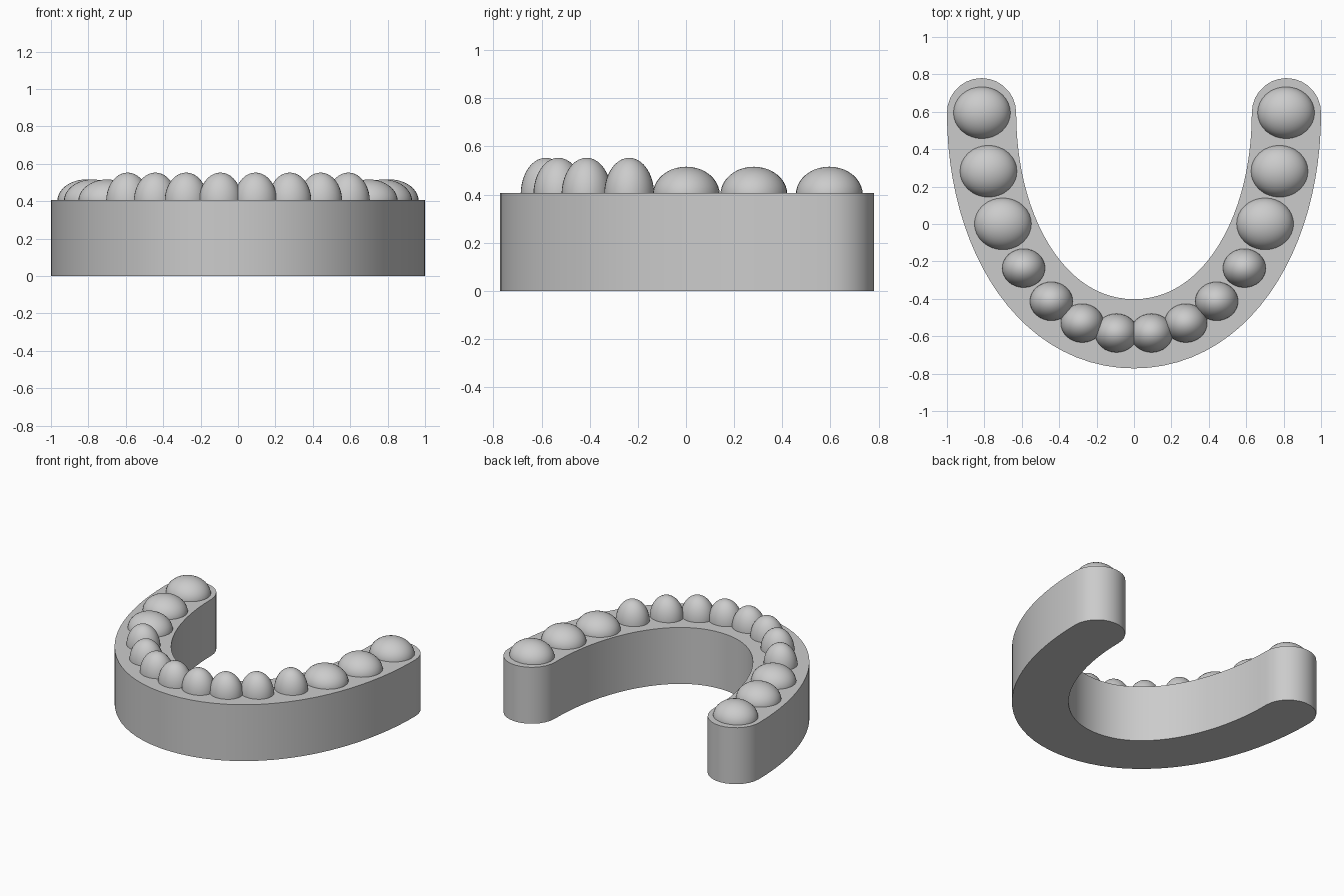
import bpy
import bmesh
from math import sin, cos, pi
from mathutils import Vector
from mathutils.geometry import interpolate_bezier

cube = bpy.data.objects.get("Cube")
if cube:
    bpy.data.objects.remove(cube, do_unlink=True)

BASE_TOP = 0.407
HALF_WIDTH = 0.185

grey = bpy.data.materials.new("light grey plaster")
grey.use_nodes = True
colour = (0.6, 0.6, 0.6, 1)
grey.diffuse_color = colour
grey.node_tree.nodes["Principled BSDF"].inputs["Base Color"].default_value = colour


def add_object(name, bm, angle):
    mesh = bpy.data.meshes.new(name)
    bmesh.ops.recalc_face_normals(bm, faces=bm.faces[:])
    bm.to_mesh(mesh)
    bm.free()
    mesh.materials.append(grey)
    obj = bpy.data.objects.new(name, mesh)
    bpy.context.collection.objects.link(obj)
    bpy.ops.object.select_all(action="DESELECT")
    obj.select_set(True)
    bpy.context.view_layer.objects.active = obj
    bpy.ops.object.shade_smooth_by_angle(angle=angle)
    return obj


# Arch centreline: one curved half, mirrored
half = interpolate_bezier(Vector((-0.815, 0.595)), Vector((-0.815, -0.055)),
                          Vector((-0.49, -0.587)), Vector((0, -0.587)), 24)
half = [Vector(p[:2]) for p in half]
centre = half + [Vector((-p.x, p.y)) for p in reversed(half[:-1])]

# Constant-width outline around the centreline
outer, inner = [], []
last = len(centre) - 1
for i, p in enumerate(centre):
    if i in (0, last):
        side = Vector((-1 if i == 0 else 1, 0))
    else:
        t = (centre[i + 1] - centre[i - 1]).normalized()
        side = Vector((t.y, -t.x))
    outer.append(p + side * HALF_WIDTH)
    inner.append(p - side * HALF_WIDTH)


# Rounded back ends
def end_cap(c):
    return [c + HALF_WIDTH * Vector((cos(a), sin(a)))
            for a in (pi * k / 14 for k in range(1, 14))]


outline = outer + end_cap(centre[-1]) + inner[::-1] + end_cap(centre[0])

# Gum base
bm = bmesh.new()
face = bm.faces.new([bm.verts.new((p.x, p.y, 0)) for p in outline])
top = bmesh.ops.extrude_face_region(bm, geom=[face])
bmesh.ops.translate(bm, vec=(0, 0, BASE_TOP),
                    verts=[v for v in top["geom"] if isinstance(v, bmesh.types.BMVert)])
add_object("gum_base", bm, 0.6)

# Teeth: domes sunk into the base, mirrored left and right
MOLAR = (0.153, 0.139, 0.116)
FRONT = (0.115, 0.104, 0.153)
TEETH = [
    ("back_molar", 0.813, 0.595, MOLAR),
    ("middle_molar", 0.778, 0.282, MOLAR),
    ("front_molar", 0.701, 0.001, MOLAR),
    ("premolar", 0.590, -0.236, FRONT),
    ("canine", 0.442, -0.413, FRONT),
    ("side_incisor", 0.277, -0.530, FRONT),
    ("central_incisor", 0.094, -0.583, FRONT),
]
for name, x, y, size in TEETH:
    for side, sign in (("left", 1), ("right", -1)):
        bm = bmesh.new()
        bmesh.ops.create_uvsphere(bm, u_segments=32, v_segments=20, radius=1)
        bmesh.ops.scale(bm, vec=size, verts=bm.verts)
        tooth = add_object(f"{side}_{name}", bm, 1.0)
        tooth.location = (sign * x, y, 0.4)
